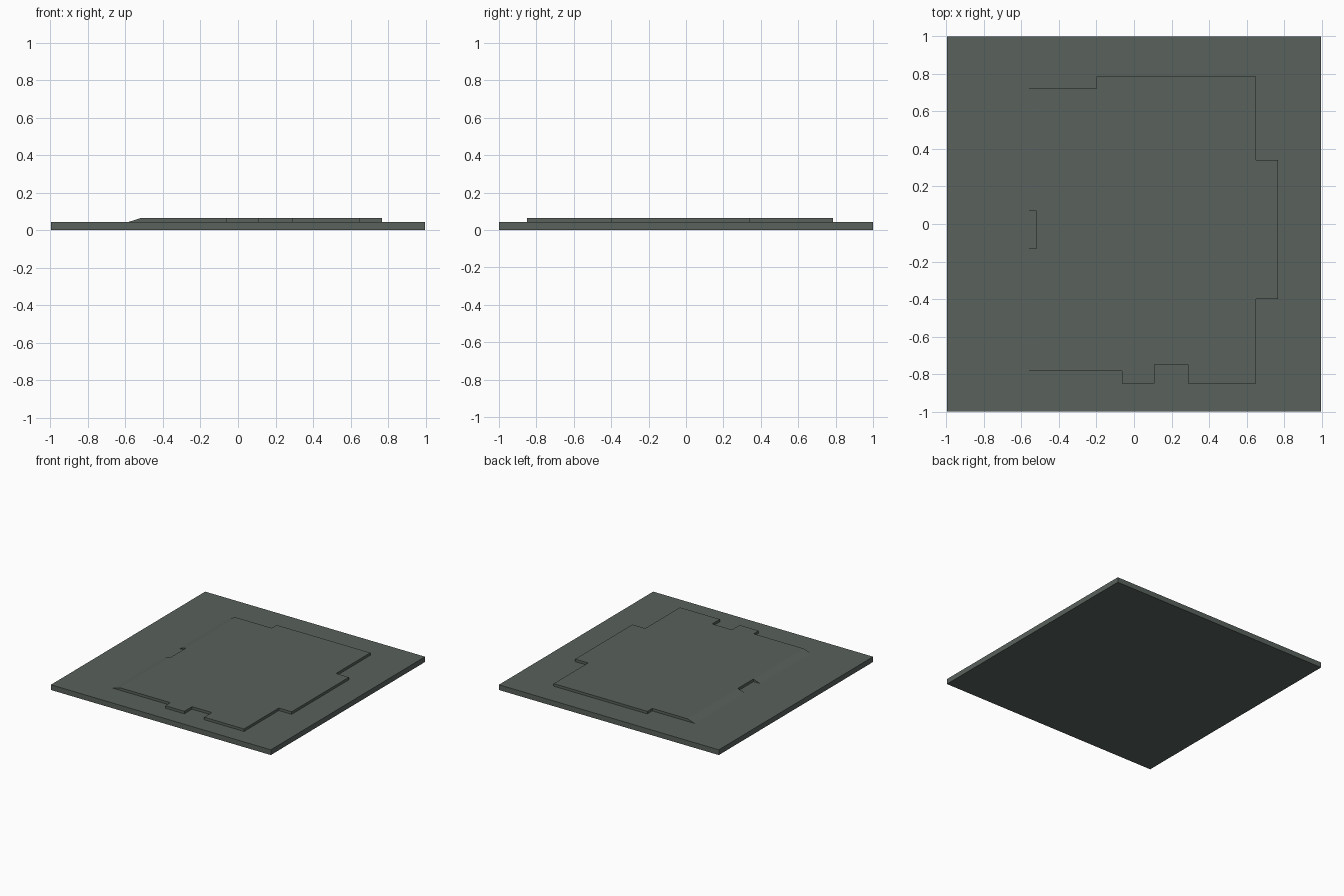
import bpy, bmesh

if "Cube" in bpy.data.objects:
    bpy.data.objects.remove(bpy.data.objects["Cube"])

SLAB_TOP, PLATE_TOP = 0.043, 0.064
RAMP_FOOT, RAMP_HEAD = -0.585, -0.52

bm = bmesh.new()


def ring(points, z):
    return [bm.verts.new((x, y, z)) for x, y in points]


def walls(lower, upper):
    for i in range(len(lower)):
        j = (i + 1) % len(lower)
        bm.faces.new((lower[i], lower[j], upper[j], upper[i]))


# Footprint of the raised plate, with a notch between the two ramps
outline = [(RAMP_FOOT, -0.785), (-0.065, -0.785), (-0.065, -0.85), (0.108, -0.85),
           (0.108, -0.75), (0.288, -0.75), (0.288, -0.85), (0.65, -0.85),
           (0.65, -0.40), (0.767, -0.40), (0.767, 0.342), (0.65, 0.342),
           (0.65, 0.787), (-0.20, 0.787), (-0.20, 0.723), (RAMP_FOOT, 0.723),
           (RAMP_FOOT, 0.07), (RAMP_HEAD, 0.07), (RAMP_HEAD, -0.13), (RAMP_FOOT, -0.13)]
square = [(-0.998, -1), (0.998, -1), (0.998, 1), (-0.998, 1)]

# Base slab: bottom and sides
bottom, rim = ring(square, 0), ring(square, SLAB_TOP)
bm.faces.new(bottom[::-1])
walls(bottom, rim)

# Raised plate: the head is pulled in on the left so those walls become ramps
foot = ring(outline, SLAB_TOP)
head = ring([(max(x, RAMP_HEAD), y) for x, y in outline], PLATE_TOP)
walls(foot, head)
bm.faces.new(head)

# Slab top surface filled around the plate
edges = [bm.edges.get((loop[i - 1], loop[i])) for loop in (rim, foot) for i in range(len(loop))]
bmesh.ops.triangle_fill(bm, use_beauty=True, edges=edges, normal=(0, 0, 1))

bmesh.ops.remove_doubles(bm, verts=bm.verts[:], dist=0.0005)
bmesh.ops.recalc_face_normals(bm, faces=bm.faces[:])

mesh = bpy.data.meshes.new("floor_slab")
bm.to_mesh(mesh)
bm.free()
slab = bpy.data.objects.new("floor_slab", mesh)
bpy.context.collection.objects.link(slab)

# Dark green-grey finish
mat = bpy.data.materials.new("dark_stone")
mat.diffuse_color = (0.10, 0.122, 0.108, 1)
mat.use_nodes = True
mat.node_tree.nodes["Principled BSDF"].inputs["Base Color"].default_value = mat.diffuse_color
mesh.materials.append(mat)
